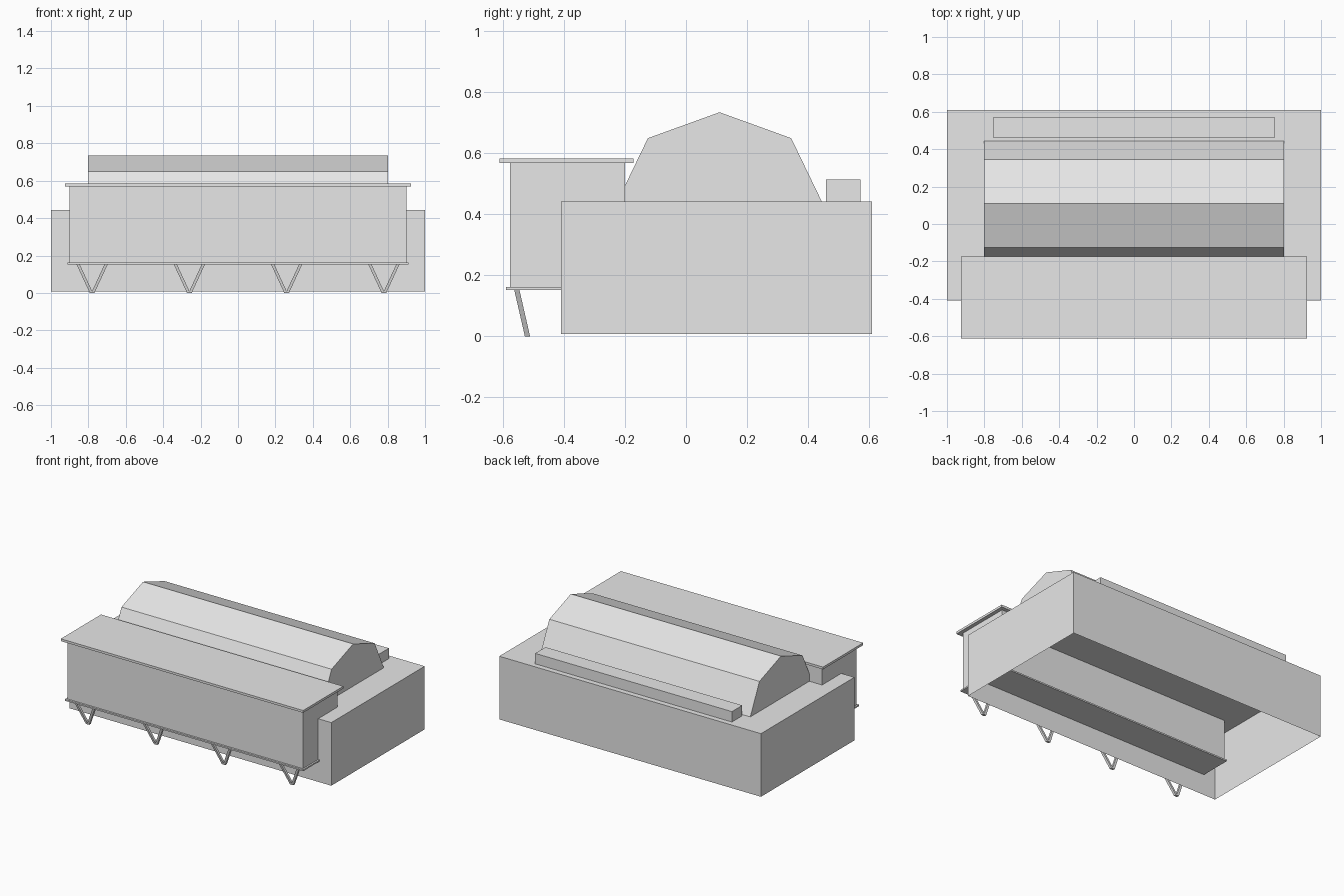
import bpy, bmesh
from mathutils import Vector

cube = bpy.data.objects.get("Cube")
if cube:
    bpy.data.objects.remove(cube, do_unlink=True)

grey = bpy.data.materials.new("light grey")
grey.use_nodes = True
grey.diffuse_color = (0.8, 0.8, 0.8, 1)
grey.node_tree.nodes["Principled BSDF"].inputs["Base Color"].default_value = (0.8, 0.8, 0.8, 1)


def add_object(name, bm):
    mesh = bpy.data.meshes.new(name)
    bmesh.ops.recalc_face_normals(bm, faces=bm.faces)
    bm.to_mesh(mesh)
    bm.free()
    mesh.materials.append(grey)
    obj = bpy.data.objects.new(name, mesh)
    bpy.context.collection.objects.link(obj)
    return obj


def extrude_profile(name, half_width, profile, open_bottom=False):
    """Sweep a (y, z) outline across the model's width."""
    bm = bmesh.new()
    face = bm.faces.new([bm.verts.new((-half_width, y, z)) for y, z in profile])
    swept = bmesh.ops.extrude_face_region(bm, geom=[face], use_keep_orig=True)
    moved = [v for v in swept["geom"] if isinstance(v, bmesh.types.BMVert)]
    bmesh.ops.translate(bm, verts=moved, vec=(2 * half_width, 0, 0))
    bmesh.ops.recalc_face_normals(bm, faces=bm.faces)
    if open_bottom:
        floor = [f for f in bm.faces if f.normal.z < -0.9]
        bmesh.ops.delete(bm, geom=floor, context="FACES")
    return add_object(name, bm)


def box(name, half_width, y0, y1, z0, z1, open_bottom=False):
    outline = [(y0, z0), (y1, z0), (y1, z1), (y0, z1)]
    return extrude_profile(name, half_width, outline, open_bottom)


def add_bar(bm, start, end, size):
    """Square bar between two points, cut level at both ends."""
    h = size / 2
    corners = [(-h, -h), (h, -h), (h, h), (-h, h)]
    rings = [[bm.verts.new(Vector(p) + Vector((dx, dy, 0))) for dx, dy in corners]
             for p in (start, end)]
    for ring in rings:
        bm.faces.new(ring)
    for i in range(4):
        j = (i + 1) % 4
        bm.faces.new((rings[0][i], rings[0][j], rings[1][j], rings[1][i]))


# Main building, hollow and open underneath
box("main_building", 1.0, -0.41, 0.61, 0.007, 0.443, open_bottom=True)

# Faceted hall roof
extrude_profile("hall_roof", 0.803, [(-0.225, 0.443), (-0.125, 0.65), (0.11, 0.735),
                                     (0.345, 0.65), (0.445, 0.443)])

# Low block along the back
box("rear_block", 0.752, 0.46, 0.573, 0.443, 0.515)

# Raised front wing with overhanging slabs
box("front_wing", 0.9, -0.577, -0.2, 0.16, 0.568)
box("front_wing_roof", 0.926, -0.612, -0.173, 0.568, 0.584)
box("front_wing_floor", 0.911, -0.59, -0.19, 0.152, 0.162)

# V-shaped supports under the front wing
for number, x in enumerate((-0.78, -0.26, 0.26, 0.78), 1):
    bm = bmesh.new()
    for side in (-1, 1):
        add_bar(bm, (x + side * 0.004, -0.52, 0), (x + side * 0.075, -0.555, 0.153), 0.017)
    add_object(f"v_support_{number}", bm)
